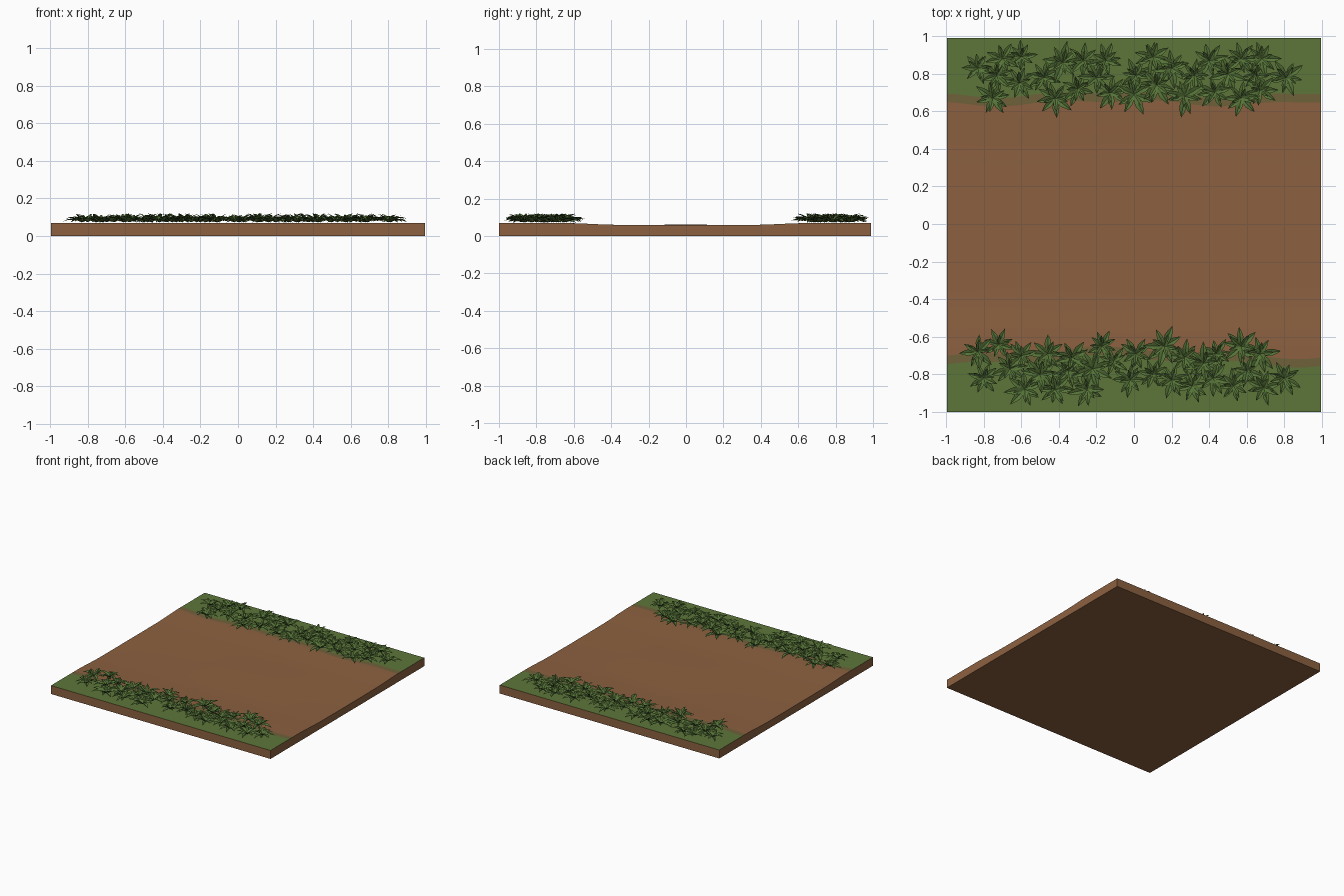
import bpy, bmesh, math, random
from mathutils import Vector

if "Cube" in bpy.data.objects:
    bpy.data.objects.remove(bpy.data.objects["Cube"])

random.seed(7)


def material(name, rgb):
    m = bpy.data.materials.new(name)
    lin = [(c / 255 / 12.92) if c < 11 else ((c / 255 + 0.055) / 1.055) ** 2.4 for c in rgb]
    m.diffuse_color = (*lin, 1)
    m.use_nodes = True
    m.node_tree.nodes["Principled BSDF"].inputs["Base Color"].default_value = m.diffuse_color
    return m


DIRT = material("dirt brown", (140, 97, 64))
VERGE = material("verge olive", (111, 97, 58))
GRASS = material("grass green", (93, 118, 58))
LEAF = material("leaf green", (86, 116, 56))


def make_object(name, bm, mats):
    me = bpy.data.meshes.new(name)
    bm.to_mesh(me)
    bm.free()
    for m in mats:
        me.materials.append(m)
    ob = bpy.data.objects.new(name, me)
    bpy.context.collection.objects.link(ob)
    return ob


# Ground heights: a shallow worn path between two slightly higher banks
def ground_z(x, y):
    t = min(max((abs(y) - 0.36) / 0.3, 0), 1)
    bump = 0.0012 * math.sin(4 * x + 1) * math.cos(5 * y) * (1 - t)
    return 0.059 + 0.010 * t * t * (3 - 2 * t) + bump


# Wavy edges where dirt meets verge and verge meets grass
def edge(x, side):
    if side > 0:
        return 0.645 + 0.012 * math.sin(5 * x + 2.2) + 0.008 * math.sin(11 * x)
    return 0.685 + 0.022 * math.sin(3.2 * x - 1.2) + 0.012 * math.sin(9 * x)


# Path slab
X0, X1, Y0, Y1 = -0.995, 0.995, -1.0, 0.99
COLS, MID = 48, 16
bm = bmesh.new()
grid = []
for i in range(COLS + 1):
    x = X0 + (X1 - X0) * i / COLS
    lo, hi = -edge(x, -1), edge(x, 1)
    ys = [Y0, (Y0 + lo - 0.05) / 2, lo - 0.045]
    ys += [lo + (hi - lo) * j / MID for j in range(MID + 1)]
    ys += [hi + 0.045, (Y1 + hi + 0.05) / 2, Y1]
    grid.append([bm.verts.new((x, y, ground_z(x, y))) for y in ys])
rows = len(grid[0])
for i in range(COLS):
    for j in range(rows - 1):
        f = bm.faces.new((grid[i][j], grid[i + 1][j], grid[i + 1][j + 1], grid[i][j + 1]))
        band = min(j, rows - 2 - j)
        f.material_index = 2 if band < 2 else (1 if band == 2 else 0)
        f.smooth = True
# walls and underside
rim = [grid[i][0] for i in range(COLS)] + [grid[COLS][j] for j in range(rows - 1)]
rim += [grid[i][-1] for i in range(COLS, 0, -1)] + [grid[0][j] for j in range(rows - 1, 0, -1)]
base = [bm.verts.new((v.co.x, v.co.y, 0)) for v in rim]
n = len(rim)
for k in range(n):
    bm.faces.new((rim[k], base[k], base[(k + 1) % n], rim[(k + 1) % n]))
bm.faces.new(base)
bmesh.ops.recalc_face_normals(bm, faces=bm.faces)
slab = make_object("path_slab", bm, [DIRT, VERGE, GRASS])
bpy.context.view_layer.objects.active = slab
slab.select_set(True)
bpy.ops.object.shade_smooth_by_angle(angle=math.radians(30))


# One arched, folded, pointed leaf
def add_leaf(bm, origin, heading, length, width, rise, droop):
    out = Vector((math.cos(heading), math.sin(heading), 0))
    side = Vector((-out.y, out.x, 0))
    prev = None
    for t, w in ((0, 0.2), (0.25, 0.75), (0.5, 1), (0.75, 0.62), (1, 0)):
        c = origin + out * length * t + Vector((0, 0, rise * t - droop * t * t))
        c.z = max(c.z, ground_z(c.x, c.y) + 0.002)
        lift = Vector((0, 0, width * 0.45 * w))
        if w:
            row = [bm.verts.new(p) for p in (c - side * width * w + lift, c, c + side * width * w + lift)]
        else:
            row = [bm.verts.new(c)]
        if prev:
            for k in range(2):
                if len(row) == 3:
                    bm.faces.new((prev[k], row[k], row[k + 1], prev[k + 1]))
                else:
                    bm.faces.new((prev[k], row[0], prev[k + 1]))
        prev = row


# Rosette: a spread lower ring and a shorter, steeper inner ring
def add_plant(bm, x, y):
    size = random.uniform(0.085, 0.118)
    turn = random.uniform(0, math.tau)
    o = Vector((x, y, ground_z(x, y) + 0.004))
    for count, scale, rise, droop in ((8, 1.0, 0.06, 0.045), (5, 0.68, 0.062, 0.022)):
        for k in range(count):
            a = turn + math.tau * k / count + random.uniform(-0.22, 0.22)
            ln = size * scale * random.uniform(0.8, 1.08)
            tip = o.y + ln * math.sin(a)
            if abs(tip) > 0.985:
                ln *= 0.7
            add_leaf(bm, o, a, ln, 0.17 * ln, rise * random.uniform(0.7, 1.15), droop)
        turn += 0.3


# Plant centres along each bank
BACK = [(-.83, .83), (-.70, .88), (-.60, .89), (-.75, .67), (-.73, .79), (-.61, .75), (-.42, .67),
        (-.48, .78), (-.38, .86), (-.27, .87), (-.30, .72), (-.20, .78), (-.15, .87), (-.12, .70),
        (0, .69), (.01, .79), (.10, .89), (.12, .74), (.20, .83), (.27, .68), (.32, .79), (.40, .87),
        (.43, .70), (.50, .80), (.57, .67), (.57, .88), (.65, .79), (.68, .88), (.67, .71), (.81, .78)]
FRONT = [(-.83, -.68), (-.72, -.64), (-.80, -.82), (-.66, -.77), (-.60, -.70), (-.58, -.88), (-.46, -.69),
         (-.50, -.80), (-.42, -.88), (-.35, -.78), (-.33, -.71), (-.22, -.77), (-.17, -.65), (-.25, -.88),
         (-.11, -.73), (-.02, -.83), (.01, -.69), (.10, -.80), (.16, -.65), (.20, -.83), (.27, -.71),
         (.31, -.86), (.37, -.74), (.42, -.82), (.44, -.69), (.53, -.86), (.57, -.65), (.60, -.78),
         (.67, -.69), (.69, -.87), (.80, -.82)]
for name, spots in (("back_plants", BACK), ("front_plants", FRONT)):
    bm = bmesh.new()
    for x, y in spots:
        add_plant(bm, x, y)
    make_object(name, bm, [LEAF])
